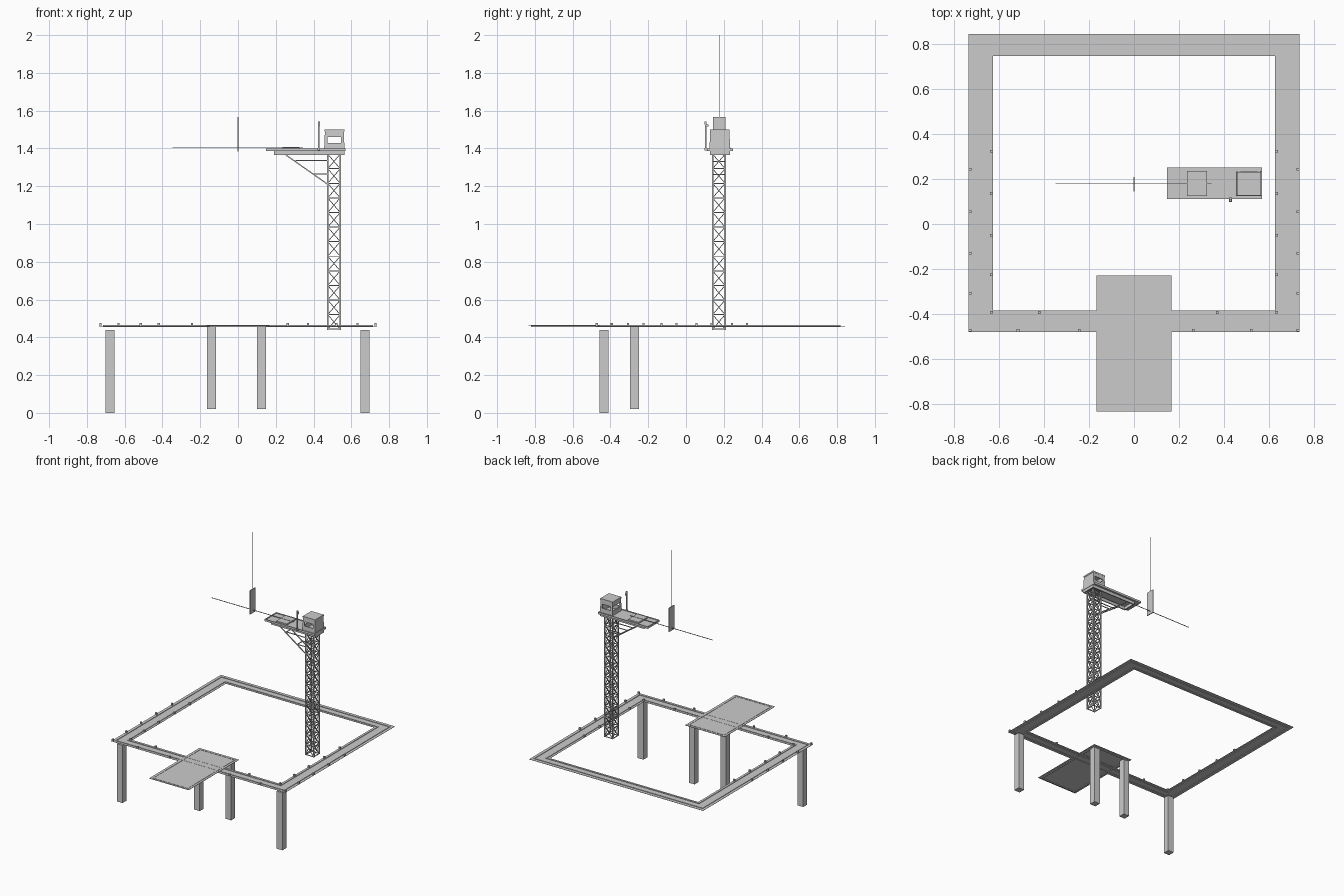
import bpy, bmesh
from mathutils import Vector, Matrix

if "Cube" in bpy.data.objects:
    bpy.data.objects.remove(bpy.data.objects["Cube"], do_unlink=True)

grey = bpy.data.materials.new("plain_grey")
grey.use_nodes = True
grey.diffuse_color = (0.6, 0.6, 0.6, 1)
grey.node_tree.nodes["Principled BSDF"].inputs["Base Color"].default_value = (0.6, 0.6, 0.6, 1)


def finish(name, bm):
    mesh = bpy.data.meshes.new(name)
    bmesh.ops.recalc_face_normals(bm, faces=bm.faces)
    bm.to_mesh(mesh)
    bm.free()
    mesh.materials.append(grey)
    obj = bpy.data.objects.new(name, mesh)
    bpy.context.collection.objects.link(obj)
    return obj


def box(bm, x0, x1, y0, y1, z0, z1):
    centre = Vector((x0 + x1, y0 + y1, z0 + z1)) / 2
    size = Matrix.Diagonal((x1 - x0, y1 - y0, z1 - z0, 1))
    return bmesh.ops.create_cube(bm, size=1, matrix=Matrix.Translation(centre) @ size)["verts"]


def strut(bm, a, b, w):
    a, b = Vector(a), Vector(b)
    d = b - a
    turn = d.to_track_quat("Z", "Y").to_matrix().to_4x4()
    bmesh.ops.create_cube(bm, size=1, matrix=Matrix.Translation((a + b) / 2) @ turn
                          @ Matrix.Diagonal((w, w, d.length, 1)))


def loop(bm, x0, x1, y0, y1, w, z0, z1, wy=None):
    """Rectangular frame of four bars inside the given limits."""
    wy = wy or w
    box(bm, x0, x1, y0, y0 + wy, z0, z1)
    box(bm, x0, x1, y1 - wy, y1, z0, z1)
    box(bm, x0, x0 + w, y0 + wy, y1 - wy, z0, z1)
    box(bm, x1 - w, x1, y0 + wy, y1 - wy, z0, z1)


# Square walkway with its edge beams
bm = bmesh.new()
loop(bm, -0.735, 0.735, -0.48, 0.843, 0.11, 0.458, 0.46, 0.097)
finish("walkway", bm)
bm = bmesh.new()
loop(bm, -0.714, 0.714, -0.46, 0.818, 0.006, 0.454, 0.464)
loop(bm, -0.648, 0.648, -0.408, 0.768, 0.006, 0.454, 0.464)
finish("walkway_beams", bm)

# Entrance platform
bm = bmesh.new()
box(bm, -0.167, 0.167, -0.833, -0.228, 0.46, 0.463)
loop(bm, -0.15, 0.15, -0.82, -0.245, 0.006, 0.454, 0.465)
finish("platform", bm)

# Support legs
for name, xs, y, z in (("outer_leg", (-0.678, 0.672), -0.435, 0),
                       ("inner_leg", (-0.14, 0.125), -0.272, 0.02)):
    for x in xs:
        bm = bmesh.new()
        box(bm, x - 0.024, x + 0.024, y - 0.024, y + 0.024, z, z + 0.44)
        finish(name, bm)

# Small blocks along the walkway edges
spots = [(s * 0.728, y) for s in (-1, 1) for y in (0.243, 0.055, -0.13, -0.307, -0.472)]
spots += [(s * 0.633, y) for s in (-1, 1) for y in (0.323, 0.135, -0.05, -0.225, -0.392)]
spots += [(x, -0.473) for x in (-0.515, -0.243, 0.263, 0.52)]
spots += [(x, -0.393) for x in (-0.42, 0.37)]
bm = bmesh.new()
for x, y in spots:
    box(bm, x - 0.006, x + 0.006, y - 0.006, y + 0.006, 0.46, 0.475)
finish("edge_blocks", bm)

# Lattice tower
bm = bmesh.new()
cx, cy, r = 0.508, 0.174, 0.033
base, top, count = 0.443, 1.37, 12
step = (top - base) / count
corners = [(cx - r, cy - r), (cx + r, cy - r), (cx + r, cy + r), (cx - r, cy + r)]
for i in range(4):
    p, q = corners[i], corners[(i + 1) % 4]
    strut(bm, (*p, base - 0.003), (*p, top), 0.007)
    for k in range(count + 1):
        z = base + k * step
        strut(bm, (*p, z), (*q, z), 0.005)
        if k < count:
            strut(bm, (*p, z), (*q, z + step), 0.004)
            strut(bm, (*q, z), (*p, z + step), 0.004)
finish("tower", bm)

# Sloping brackets under the deck
bm = bmesh.new()
for y in (cy - r, cy + r):
    strut(bm, (0.25, y, 1.368), (0.475, y, 1.21), 0.006)
    for x, z in ((0.305, 1.335), (0.4, 1.265)):
        strut(bm, (x, y, z), (0.475, y, z), 0.005)
for x, z in ((0.305, 1.33), (0.4, 1.263)):
    strut(bm, (x, cy - r, z), (x, cy + r, z), 0.005)
finish("deck_brackets", bm)

# Deck with under-frame, edge strips and raised boards
bm = bmesh.new()
box(bm, 0.147, 0.568, 0.11, 0.25, 1.388, 1.396)
loop(bm, 0.147, 0.568, 0.11, 0.25, 0.006, 1.386, 1.401)
finish("deck", bm)
bm = bmesh.new()
loop(bm, 0.19, 0.565, 0.127, 0.232, 0.008, 1.366, 1.388)
finish("deck_frame", bm)
bm = bmesh.new()
box(bm, 0.235, 0.325, 0.125, 0.235, 1.396, 1.406)
finish("deck_boards", bm)

# Cabin: sill, corner posts, header and closed rear wall, narrowing upwards
bm = bmesh.new()
x0, x1, y0, y1, t = 0.456, 0.564, 0.124, 0.234, 0.006
loop(bm, x0, x1, y0, y1, t, 1.396, 1.43)
loop(bm, x0, x1, y0, y1, t, 1.461, 1.49)
box(bm, x1 - t, x1, y0, y1, 1.43, 1.461)
for x in (x0, x1 - 0.017):
    for y in (y0, y1 - t):
        box(bm, x, x + 0.017, y, y + t, 1.43, 1.461)
for v in bm.verts:
    f = 1 - 0.08 * (v.co.z - 1.396) / 0.1
    v.co.x = 0.51 + (v.co.x - 0.51) * f
    v.co.y = 0.179 + (v.co.y - 0.179) * f
finish("cabin", bm)
bm = bmesh.new()
box(bm, 0.457, 0.563, 0.127, 0.231, 1.489, 1.5)
finish("cabin_roof", bm)

# Lamp mast beside the cabin
bm = bmesh.new()
strut(bm, (0.428, 0.104, 1.39), (0.428, 0.104, 1.54), 0.007)
box(bm, 0.422, 0.434, 0.098, 0.112, 1.39, 1.402)
box(bm, 0.423, 0.433, 0.1, 0.12, 1.515, 1.528)
box(bm, 0.423, 0.433, 0.099, 0.109, 1.528, 1.542)
finish("lamp_mast", bm)

# Hanging panel, its cable and the crosswise line
bm = bmesh.new()
box(bm, -0.003, 0.003, 0.144, 0.208, 1.385, 1.567)
finish("hanging_panel", bm)
bm = bmesh.new()
box(bm, -0.001, 0.001, 0.175, 0.178, 1.56, 2.0)
finish("hanging_cable", bm)
bm = bmesh.new()
box(bm, -0.348, 0.345, 0.177, 0.18, 1.404, 1.408)
finish("cross_line", bm)
